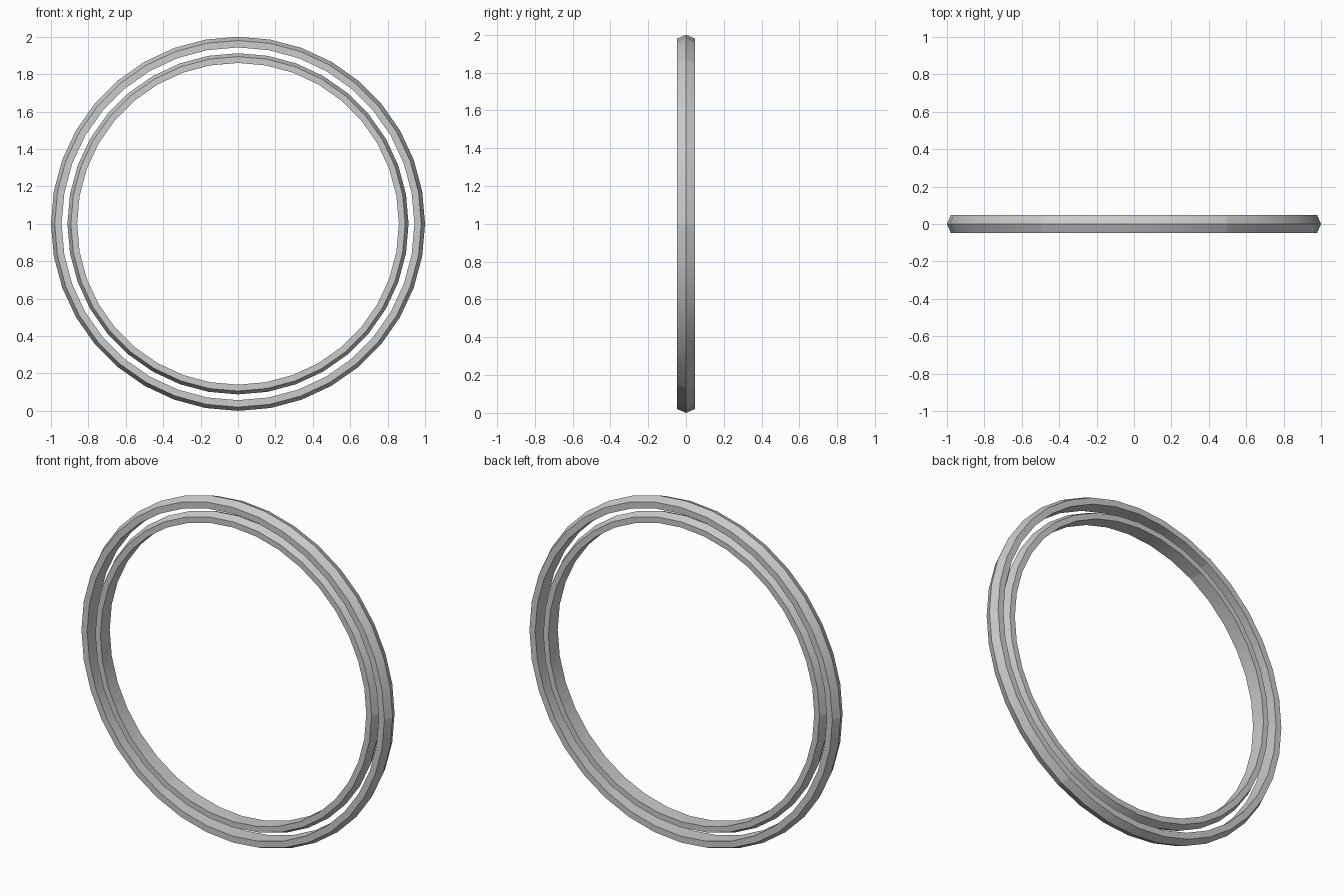
import bpy, bmesh, math

if "Cube" in bpy.data.objects:
    bpy.data.objects.remove(bpy.data.objects["Cube"])

STEPS = 6          # facets per 60 degree arc
ARCS = 6

metal = bpy.data.materials.new("light_grey")
metal.diffuse_color = (0.6, 0.6, 0.6, 1)
metal.use_nodes = True
metal.node_tree.nodes["Principled BSDF"].inputs["Base Color"].default_value = metal.diffuse_color

# Ring cross-section as (radius, y): ridged rim, flat sides, flat bore
PROFILE = [(1.0, 0.0), (0.98, -0.047), (0.943, -0.047),
           (0.943, 0.047), (0.98, 0.047)]


def ring(name, scale):
    """Six separate 60 degree arcs, so shading breaks at each joint."""
    bm = bmesh.new()
    n = len(PROFILE)
    for arc in range(ARCS):
        sections = []
        for step in range(STEPS + 1):
            a = math.radians(30 + 60 * arc + 60 * step / STEPS)
            sections.append([bm.verts.new((r * scale * math.sin(a), y * scale,
                                           1 + r * scale * math.cos(a)))
                             for r, y in PROFILE])
        for s, t in zip(sections, sections[1:]):
            for i in range(n):
                j = (i + 1) % n
                bm.faces.new((s[i], t[i], t[j], s[j]))
    # Point every face away from the centre line of the band
    bm.normal_update()
    mid = 0.9615 * scale
    for f in bm.faces:
        c = f.calc_center_median()
        length = math.hypot(c.x, c.z - 1)
        out = c.copy()
        out.x -= c.x / length * mid
        out.z -= 1 + (c.z - 1) / length * mid
        if f.normal.dot(out) < 0:
            f.normal_flip()
    mesh = bpy.data.meshes.new(name)
    bm.to_mesh(mesh)
    bm.free()
    mesh.materials.append(metal)
    obj = bpy.data.objects.new(name, mesh)
    bpy.context.collection.objects.link(obj)
    bpy.ops.object.select_all(action='DESELECT')
    obj.select_set(True)
    bpy.context.view_layer.objects.active = obj
    bpy.ops.object.shade_smooth_by_angle(angle=math.radians(30))


# Two concentric rings, the inner a smaller copy of the outer
ring("outer_ring", 1.0)
ring("inner_ring", 0.912)
